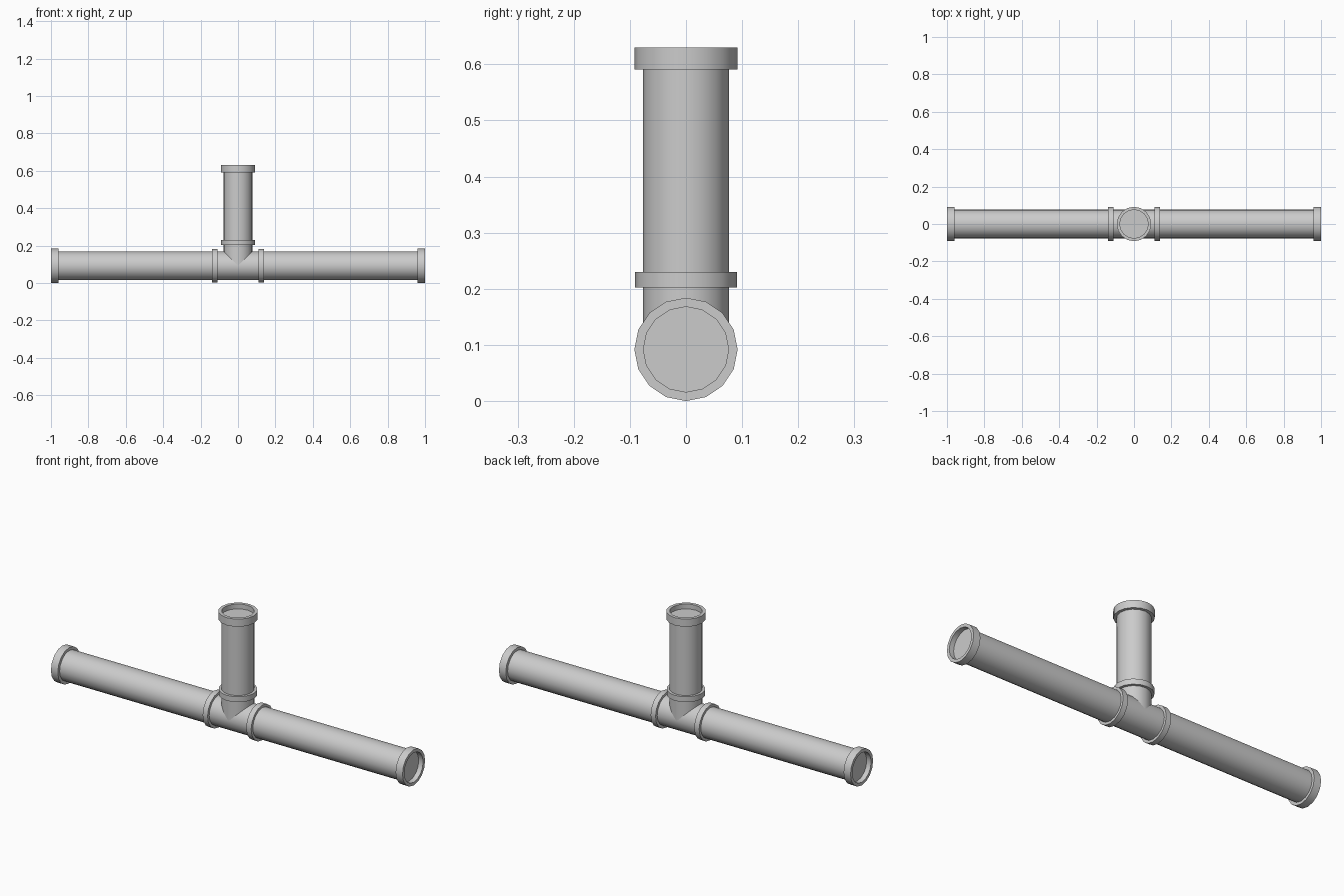
import bpy
import math
from mathutils import Matrix

cube = bpy.data.objects.get("Cube")
if cube:
    bpy.data.objects.remove(cube)

SIDES = 16
PIPE_R = 0.077
AXIS_Z = 0.092

grey = bpy.data.materials.new("pipe grey")
grey.use_nodes = True
colour = (0.6, 0.6, 0.6, 1)
grey.diffuse_color = colour
grey.node_tree.nodes["Principled BSDF"].inputs["Base Color"].default_value = colour


def lathe(name, profile, turn, closed):
    """Spin (radius, distance) points around an arm's axis."""
    verts, faces = [], []
    for r, d in profile:
        for i in range(SIDES):
            a = math.tau * i / SIDES
            verts.append((r * math.cos(a), r * math.sin(a), d))
    count = len(profile)
    for k in range(count if closed else count - 1):
        a, b = k * SIDES, (k + 1) % count * SIDES
        for i in range(SIDES):
            j = (i + 1) % SIDES
            faces.append((a + i, a + j, b + j, b + i))
    if not closed:
        faces.append(tuple(reversed(range(SIDES))))
        faces.append(tuple(range((count - 1) * SIDES, count * SIDES)))
    mesh = bpy.data.meshes.new(name)
    mesh.from_pydata(verts, [], faces)
    mesh.transform(Matrix.Translation((0, 0, AXIS_Z)) @ turn)
    mesh.materials.append(grey)
    obj = bpy.data.objects.new(name, mesh)
    bpy.context.collection.objects.link(obj)
    bpy.ops.object.select_all(action="DESELECT")
    obj.select_set(True)
    bpy.context.view_layer.objects.active = obj
    bpy.ops.object.shade_smooth_by_angle(angle=math.radians(30))


def pipe(name, start, end, turn):
    lathe(name, [(PIPE_R, start), (PIPE_R, end)], turn, False)


def ring(name, outer, start, end, turn):
    inner = PIPE_R - 0.001
    lathe(name, [(outer, start), (outer, end), (inner, end), (inner, start)], turn, True)


# Straight run and upright branch
left = Matrix.Rotation(math.pi / 2, 4, "Y")
right = Matrix.Rotation(-math.pi / 2, 4, "Y")
up = Matrix.Identity(4)
pipe("main_pipe", -0.975, 0.975, left)
pipe("branch_pipe", 0, 0.513, up)

# Joint collars and open sockets beyond the recessed pipe ends
for side, turn, length in (("left", left, 1.0), ("right", right, 1.0), ("top", up, 0.538)):
    ring(side + "_collar", 0.0905, 0.11, 0.138, turn)
    ring(side + "_end_socket", 0.092, length - 0.039, length, turn)
